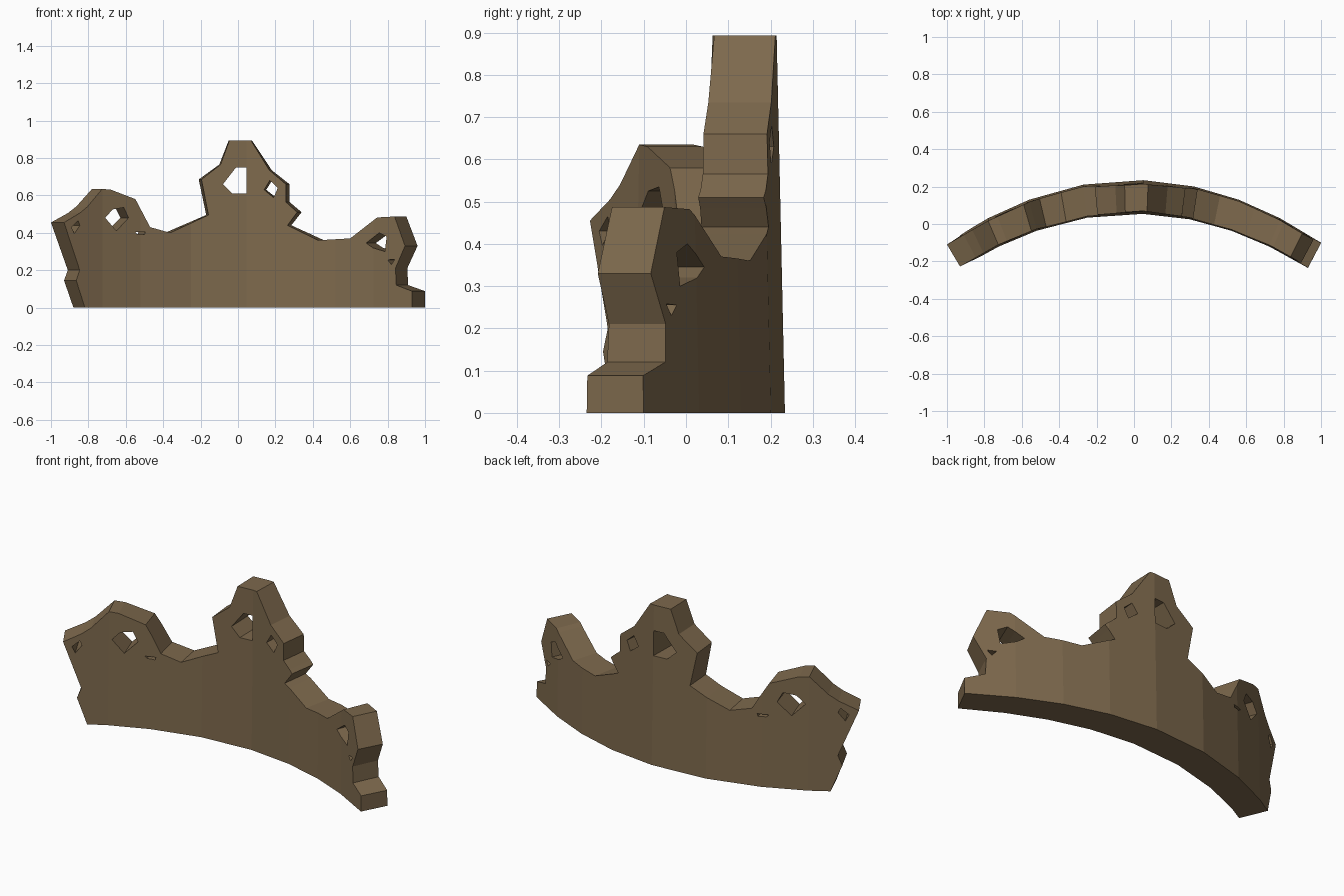
import bpy, bmesh

if "Cube" in bpy.data.objects:
    bpy.data.objects.remove(bpy.data.objects["Cube"])

# Broken wall outline, unrolled as (position along arc, height)
OUTLINE = [(-.88, 0), (-.93, .145), (-.91, .2), (-1, .455), (-.91, .505), (-.865, .54), (-.78, .635),
           (-.73, .63), (-.59, .58), (-.505, .43), (-.39, .4), (-.17, .495), (-.21, .685), (-.1, .765),
           (-.05, .893), (.075, .893), (.18, .735), (.275, .66), (.275, .565), (.34, .51),
           (.285, .44), (.46, .36), (.645, .37), (.8, .482), (.9, .487), (.96, .33),
           (.905, .21), (.91, .12), (1, .088), (1, 0)]
# Holes as seen on the inner (front) face
HOLES = [[(-.08, .66), (-.01, .75), (.045, .75), (.045, .61), (-.03, .61)],
         [(.14, .63), (.17, .68), (.213, .64), (.19, .588)],
         [(-.71, .48), (-.67, .525), (-.61, .535), (-.585, .48), (-.65, .41)],
         [(-.55, .405), (-.495, .405), (-.5, .39), (-.54, .393)],
         [(-.89, .43), (-.855, .465), (-.845, .44), (-.875, .395)],
         [(.685, .345), (.755, .4), (.795, .38), (.785, .3), (.72, .32)],
         [(.8, .255), (.838, .258), (.82, .23)]]
KNOTS = [-1, -.78, -.56, -.27, .05, .32, .56, .78, 1]   # facet borders of the arc
NARROW = .93                                            # inner arc is shorter than outer


def arc(u, top, sag):
    """Faceted curve: straight between the knots."""
    for a, b in zip(KNOTS, KNOTS[1:]):
        if u <= b + 1e-6:
            break
    t = (u - a) / (b - a)
    return top - sag * (a * a * (1 - t) + b * b * t)


def back(u, z):
    return (u, arc(u, .235, .335) - .022 * z, z)


def front(u, z):
    return (u * NARROW, arc(u, .055, .29) + .017 * z, z)


# Flat sheet with holes, cut along the facet borders
sheet = bmesh.new()
for loop in [OUTLINE] + [[(x / NARROW, z) for x, z in h] for h in HOLES]:
    vs = [sheet.verts.new((u, 0, z)) for u, z in loop]
    for i, v in enumerate(vs):
        sheet.edges.new((v, vs[i - 1]))
bmesh.ops.triangle_fill(sheet, use_beauty=True, edges=sheet.edges[:], normal=(0, -1, 0))
for k in KNOTS[1:-1]:
    bmesh.ops.bisect_plane(sheet, geom=sheet.verts[:] + sheet.edges[:] + sheet.faces[:],
                           dist=1e-5, plane_co=(k, 0, 0), plane_no=(1, 0, 0))

# Bend into a thick curved wall: front skin, back skin, and rims
wall = bmesh.new()
f = {v: wall.verts.new(front(v.co.x, v.co.z)) for v in sheet.verts}
b = {v: wall.verts.new(back(v.co.x, v.co.z)) for v in sheet.verts}
for face in sheet.faces:
    wall.faces.new([f[v] for v in face.verts])
    wall.faces.new([b[v] for v in reversed(face.verts)])
for e in sheet.edges:
    if len(e.link_faces) == 1:
        p, q = e.verts
        wall.faces.new((f[p], f[q], b[q], b[p]))
bmesh.ops.recalc_face_normals(wall, faces=wall.faces[:])

mesh = bpy.data.meshes.new("ruined_wall")
wall.to_mesh(mesh)
wall.free()
sheet.free()
stone = bpy.data.materials.new("brown stone")
stone.diffuse_color = (.205, .14, .073, 1)
stone.use_nodes = True
stone.node_tree.nodes["Principled BSDF"].inputs["Base Color"].default_value = stone.diffuse_color
mesh.materials.append(stone)
bpy.context.collection.objects.link(bpy.data.objects.new("ruined_wall", mesh))
